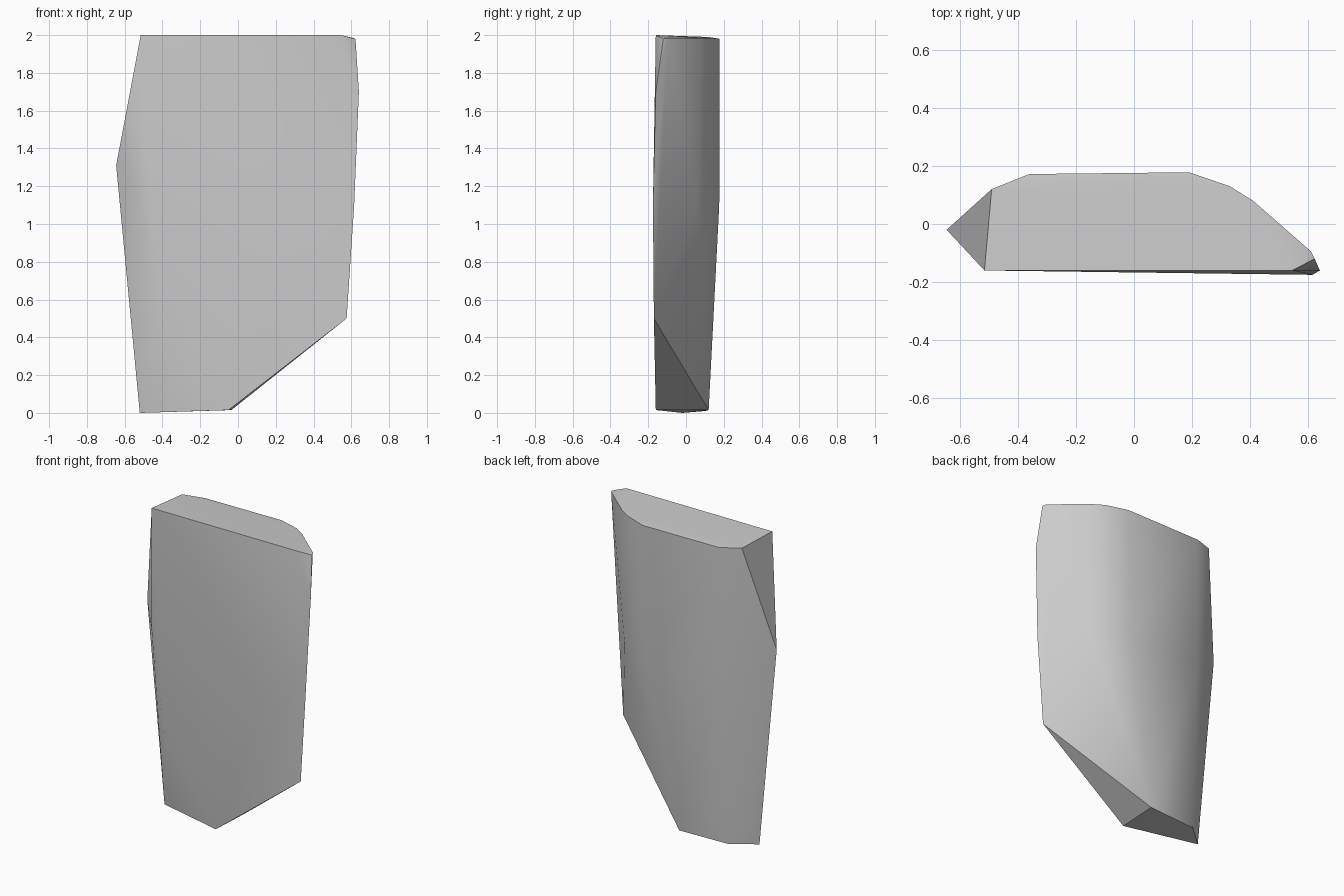
import bpy
import bmesh
import math

cube = bpy.data.objects.get("Cube")
if cube:
    bpy.data.objects.remove(cube, do_unlink=True)

# Plain stone colour
stone = bpy.data.materials.new("stone_grey")
stone.use_nodes = True
grey = (0.6, 0.6, 0.6, 1)
stone.diffuse_color = grey
stone.node_tree.nodes["Principled BSDF"].inputs["Base Color"].default_value = grey

# Corners of the slab, grouped by region
top_rim = [(-.515, -.16, 2), (-.49, .12, 1.99), (-.36, .172, 1.98), (.19, .178, 1.98),
           (.33, .13, 1.985), (.41, .08, 1.985), (.61, -.095, 1.985),
           (.622, -.12, 1.98), (.545, -.16, 2)]
right_edge = [(.64, -.16, 1.7), (.615, -.175, 1.1), (.575, -.17, .5)]
rounded_back = [(-.36, .168, 1.1), (.17, .176, 1.1), (.31, .122, 1.1), (.4, .065, 1.1)]
left_edge = [(-.645, -.02, 1.31), (-.53, -.14, 1.2), (-.42, -.16, .55)]
foot = [(-.52, -.02, 0), (-.05, -.16, .015), (-.035, .12, .015), (-.38, .1, .01)]

# Wrap the corners in one convex chipped slab
bm = bmesh.new()
for point in top_rim + right_edge + rounded_back + left_edge + foot:
    bm.verts.new(point)
bmesh.ops.convex_hull(bm, input=bm.verts[:])
bmesh.ops.delete(bm, geom=[v for v in bm.verts if not v.link_faces], context="VERTS")
bmesh.ops.recalc_face_normals(bm, faces=bm.faces[:])
mesh = bpy.data.meshes.new("stone_slab")
bm.to_mesh(mesh)
bm.free()
mesh.materials.append(stone)

slab = bpy.data.objects.new("stone_slab", mesh)
bpy.context.collection.objects.link(slab)

# Soft faces with crisp chipped edges
bpy.ops.object.select_all(action="DESELECT")
slab.select_set(True)
bpy.context.view_layer.objects.active = slab
bpy.ops.object.shade_smooth_by_angle(angle=math.radians(35))
